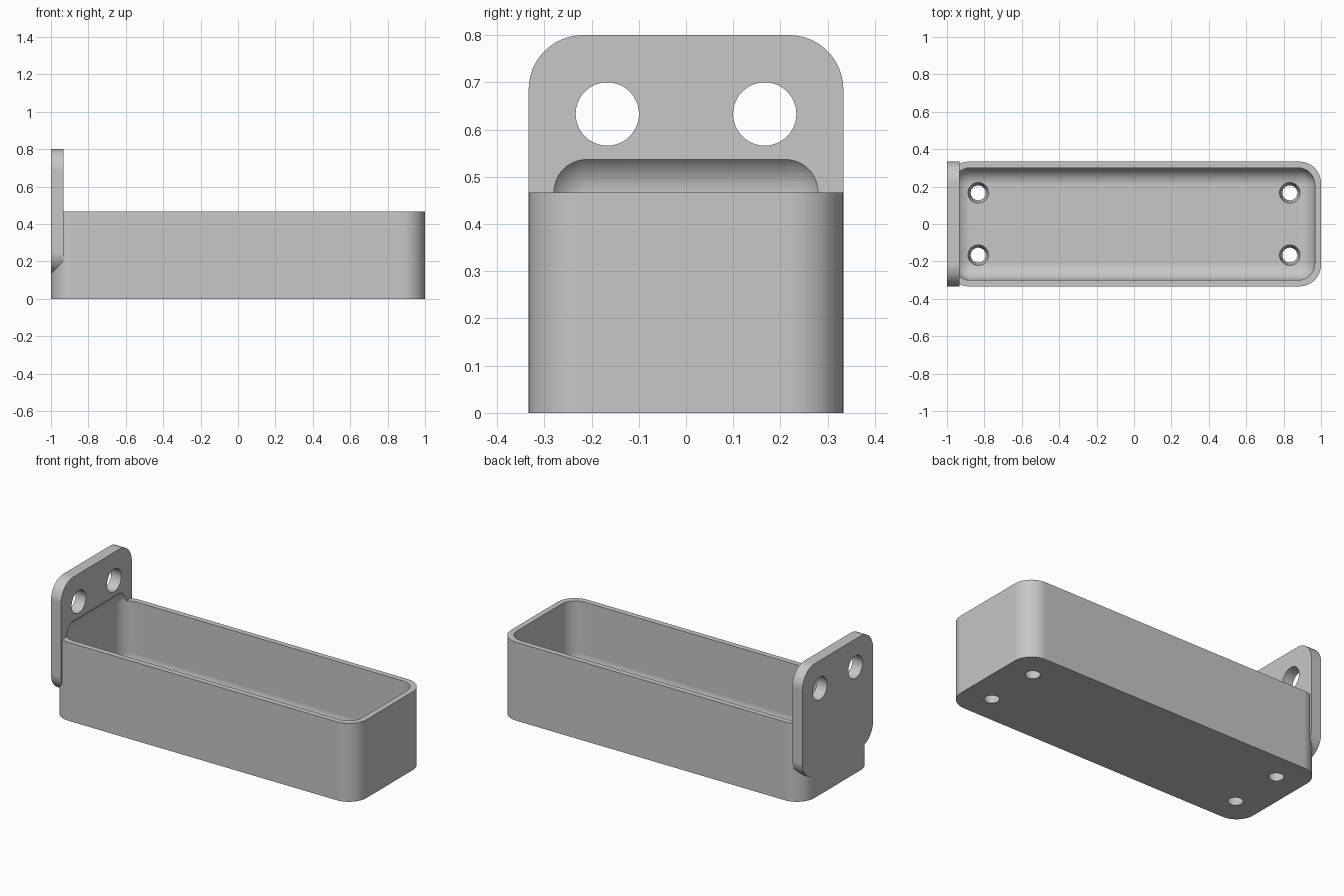
import bpy
import bmesh
import math
from mathutils import Matrix, Vector

cube = bpy.data.objects.get("Cube")
if cube:
    bpy.data.objects.remove(cube, do_unlink=True)

HALF_W = 1 / 3       # half width of tray and plate
WALL = 1 / 30        # side wall thickness
FLOOR = 1 / 15       # floor thickness
PLATE = 1 / 15       # mounting plate thickness
RIM = 0.467          # tray height
TOP = 0.8            # plate height
CORNER = 0.115       # outer corner radius
INNER = 0.09         # cavity edge radius

grey = bpy.data.materials.new("plain grey")
grey.use_nodes = True
colour = (0.57, 0.57, 0.57, 1)
grey.diffuse_color = colour
grey.node_tree.nodes["Principled BSDF"].inputs["Base Color"].default_value = colour


def finish(name, bm):
    mesh = bpy.data.meshes.new(name)
    bm.to_mesh(mesh)
    bm.free()
    mesh.materials.append(grey)
    obj = bpy.data.objects.new(name, mesh)
    bpy.context.collection.objects.link(obj)
    return obj


def rounded_box(name, low, high, radius, axis=None):
    """Box with rounded edges: those along one axis, or all of them."""
    low, high = Vector(low), Vector(high)
    bm = bmesh.new()
    bmesh.ops.create_cube(bm, size=1)
    for v in bm.verts:
        v.co = (low + high) / 2 + v.co * (high - low)
    edges = [e for e in bm.edges if axis is None
             or abs((e.verts[0].co - e.verts[1].co)[axis]) > 1e-4]
    bmesh.ops.bevel(bm, geom=edges, offset=radius, segments=12, profile=0.5,
                    affect='EDGES', clamp_overlap=True)
    return finish(name, bm)


def drill(name, centre, r_low, r_high, depth, turn=Matrix()):
    bm = bmesh.new()
    bmesh.ops.create_cone(bm, cap_ends=True, segments=48, radius1=r_low,
                          radius2=r_high, depth=depth,
                          matrix=Matrix.Translation(centre) @ turn)
    return finish(name, bm)


def combine(target, tool, operation):
    tool.hide_render = True
    mod = target.modifiers.new(tool.name, 'BOOLEAN')
    mod.operation = operation
    mod.solver = 'EXACT'
    mod.object = tool
    bpy.context.view_layer.objects.active = target
    bpy.ops.object.modifier_apply(modifier=mod.name)
    bpy.data.objects.remove(tool, do_unlink=True)


# Tray body with rounded upright corners, joined to the mounting plate
tray = rounded_box("tray_with_mounting_plate", (-1, -HALF_W, 0),
                   (1, HALF_W, RIM), CORNER, axis=2)
plate = rounded_box("mounting_plate", (-1, -HALF_W, TOP - 2 * HALF_W),
                    (-1 + PLATE, HALF_W, TOP), CORNER, axis=0)
combine(tray, plate, 'UNION')

# Cavity, rounded on every edge, rising into the plate as a shallow recess
cavity = rounded_box("cavity", (-1 + WALL, -HALF_W + WALL, FLOOR),
                     (1 - WALL, HALF_W - WALL, RIM + INNER), INNER)
combine(tray, cavity, 'DIFFERENCE')

# Screw holes in the plate and tapered drain holes in the floor
sideways = Matrix.Rotation(math.pi / 2, 4, 'Y')
for y in (-HALF_W / 2, HALF_W / 2):
    combine(tray, drill("screw_hole", (-1 + PLATE / 2, y, 0.633),
                        0.067, 0.067, 0.2, sideways), 'DIFFERENCE')
    for x in (-0.833, 0.833):
        combine(tray, drill("drain_hole", (x, y, FLOOR / 2),
                            0.0363, 0.0587, 0.1), 'DIFFERENCE')

# Smooth curves, crisp edges and flat large faces
bpy.ops.object.select_all(action='DESELECT')
tray.select_set(True)
bpy.context.view_layer.objects.active = tray
bpy.ops.object.shade_smooth_by_angle(angle=math.radians(30))
normals = tray.modifiers.new("flat_face_normals", 'WEIGHTED_NORMAL')
normals.keep_sharp = True
